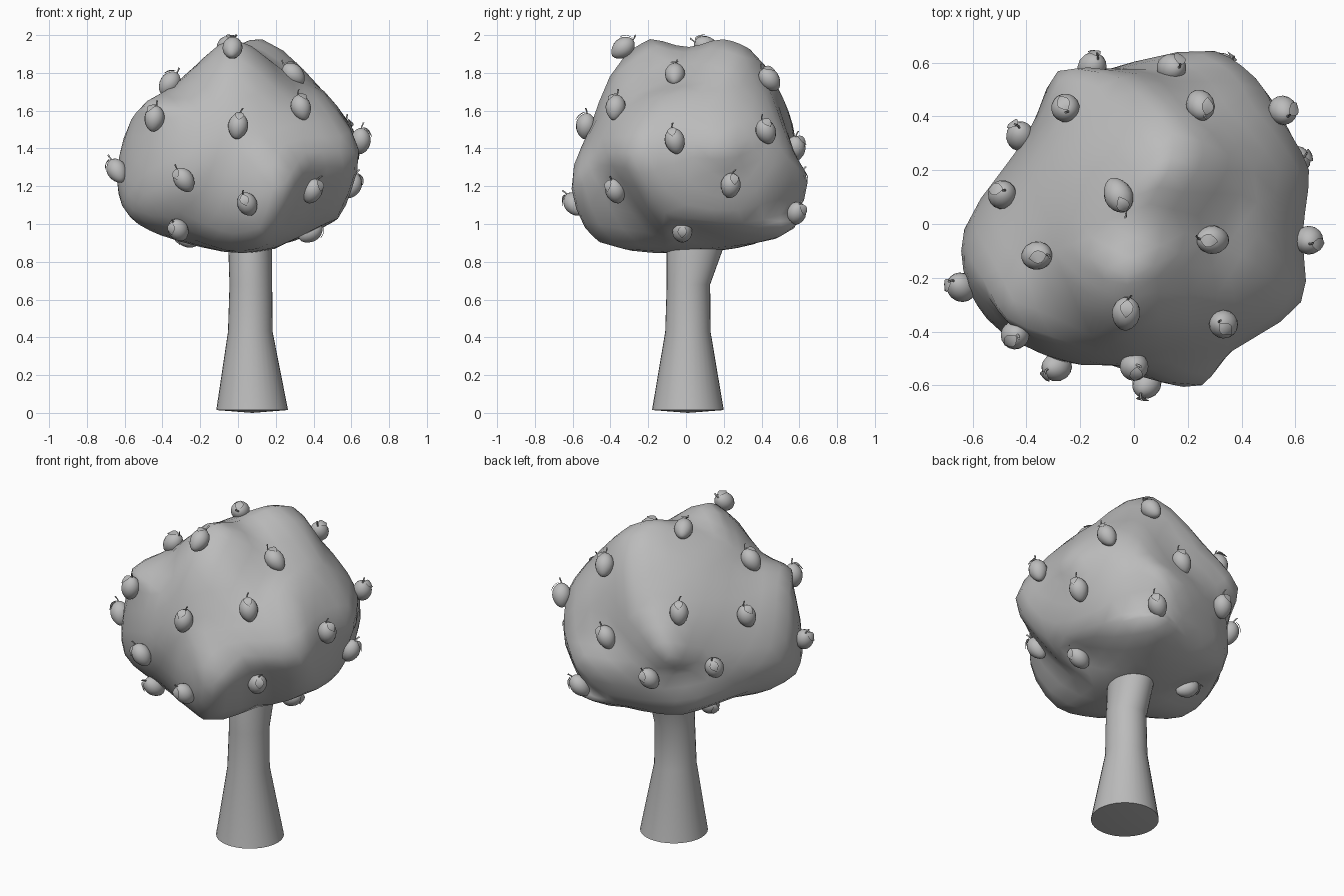
import bpy
import bmesh
import math
import random
from mathutils import Vector, Matrix

random.seed(4)
if "Cube" in bpy.data.objects:
    bpy.data.objects.remove(bpy.data.objects["Cube"])

# One plain colour for everything
grey = bpy.data.materials.new("plain grey")
grey.use_nodes = True
grey.diffuse_color = (0.5, 0.5, 0.5, 1)
grey.node_tree.nodes["Principled BSDF"].inputs["Base Color"].default_value = grey.diffuse_color

CENTRE = Vector((0, 0, 1.4))

# Where the fruits hang on the crown
FRUIT_SPOTS = [
    (-.03, -.34, 1.94), (-.37, -.12, 1.75), (.3, -.06, 1.8), (-.45, -.42, 1.56),
    (0, -.54, 1.52), (.34, -.38, 1.62), (-.65, -.24, 1.28), (-.29, -.54, 1.23),
    (.05, -.6, 1.1), (.4, -.38, 1.17), (.66, -.06, 1.44), (.61, .24, 1.2),
    (.39, -.02, .95), (-.32, -.37, .96), (-.27, .15, .92), (.25, .45, 1.77),
    (.56, .43, 1.49), (.14, .59, 1.4), (.32, .59, 1.05), (-.06, .11, 1.95),
    (-.26, .44, 1.6), (-.5, .11, 1.52), (-.43, .33, 1.26), (-.16, .59, 1.22),
]

# Lumps, ridges and hollows between the fruits
LUMPS = [
    (-.03, -.2, 1.99), (.12, .21, 1.99), (.02, .02, 1.94), (.15, .34, 1.94),
    (-.25, -.08, 1.82), (-.2, .25, 1.78), (.45, .2, 1.71), (.45, -.15, 1.68),
    (-.57, -.2, 1.56), (-.2, -.46, 1.6), (.64, -.29, 1.37), (.66, .2, 1.39),
    (.36, -.48, 1.38), (.26, -.61, 1.22), (-.64, -.02, 1.22), (-.5, -.4, 1.15),
    (-.58, -.26, 1.04), (-.13, -.5, 1.15), (-.29, .58, 1.39), (.32, .65, 1.22),
    (.46, .55, 1.35), (.54, -.12, 1.05), (.48, .3, 1.0), (-.5, .1, 1.05),
    (-.32, .42, 1.0), (.05, .52, .97), (.2, .25, .88), (-.08, 0, .85),
    (.14, -.5, .92), (-.05, -.38, .88), (.2, -.1, .87), (-.42, -.12, .94),
    (-.05, .55, 1.6), (-.1, .28, .88), (-.49, -.35, 1.63), (.32, .6, 1),
]


def finish(name, bm, angle=80):
    """Turn a bmesh into a smooth-shaded object."""
    bmesh.ops.recalc_face_normals(bm, faces=bm.faces[:])
    mesh = bpy.data.meshes.new(name)
    bm.to_mesh(mesh)
    bm.free()
    mesh.materials.append(grey)
    obj = bpy.data.objects.new(name, mesh)
    bpy.context.collection.objects.link(obj)
    bpy.ops.object.select_all(action="DESELECT")
    obj.select_set(True)
    bpy.context.view_layer.objects.active = obj
    bpy.ops.object.shade_smooth_by_angle(angle=math.radians(angle))
    return obj


def loft(bm, rings, sides):
    """Skin oval rings given as (centre, x radius, y radius); returns the vertex loops."""
    loops = []
    for centre, rx, ry in rings:
        loop = []
        for i in range(sides):
            a = math.tau * i / sides
            loop.append(bm.verts.new(Vector(centre) + Vector((rx * math.cos(a), ry * math.sin(a), 0))))
        loops.append(loop)
    for low, high in zip(loops, loops[1:]):
        for i in range(sides):
            j = (i + 1) % sides
            bm.faces.new((low[i], low[j], high[j], high[i]))
    return loops


# Trunk: flared foot, narrow waist, widening backwards into the crown
bm = bmesh.new()
loops = loft(bm, [
    ((.075, .01, .015), .19, .19), ((.065, .01, .43), .118, .12),
    ((.068, .013, .68), .113, .115), ((.065, .045, .86), .116, .148),
    ((.065, .07, .95), .12, .16),
], 32)
tip = bm.verts.new((.075, .01, 0))
foot = loops[0]
for i, vert in enumerate(foot):
    bm.faces.new((tip, foot[(i + 1) % len(foot)], vert))
finish("trunk", bm, 50)

# Crown: join the spots on a sphere, then push each out to its own place
bm = bmesh.new()
target = {}
for place in LUMPS + FRUIT_SPOTS:
    arm = Vector(place) - CENTRE
    sink = 0 if place in LUMPS else .03
    target[bm.verts.new(arm.normalized())] = Vector(place) - arm.normalized() * sink
bmesh.ops.convex_hull(bm, input=bm.verts[:])
for vert in bm.verts:
    vert.co = target[vert]
bmesh.ops.recalc_face_normals(bm, faces=bm.faces[:])
bm.normal_update()
bmesh.ops.subdivide_edges(bm, edges=bm.edges[:], cuts=2, smooth=.4, use_grid_fill=True)
bmesh.ops.smooth_vert(bm, verts=bm.verts[:], factor=.4,
                      use_axis_x=True, use_axis_y=True, use_axis_z=True)
finish("crown", bm, 120)


def make_fruit(name):
    """Egg-shaped fruit along z with a bent stalk and a leaf on its -y side."""
    bm = bmesh.new()
    bmesh.ops.create_uvsphere(bm, u_segments=16, v_segments=10, radius=1)
    for v in bm.verts:
        taper = 1 - .12 * v.co.z ** 2 + .08 * v.co.z
        v.co = Vector((v.co.x * taper * .053, v.co.y * taper * .053, v.co.z * .07))
    # Stalk
    loft(bm, [((0, 0, .062), .005, .005), ((.003, -.004, .08), .004, .004),
              ((.012, -.012, .097), .005, .005)], 6)
    # Leaf: a curved pointed blade hugging the fruit
    rows = []
    for t in range(6):
        s = t / 5
        lean = math.radians(8 + 62 * s)
        half = .025 * math.sin(math.pi * min(1, s * .96 + .02))
        row = []
        for side in (-1, 0, 1):
            out = .058 * math.sin(lean) + (.004 if side == 0 else .001)
            row.append(bm.verts.new((side * half, -out, .073 * math.cos(lean) + .002)))
        rows.append(row)
    for a, b in zip(rows, rows[1:]):
        for i in range(2):
            bm.faces.new((a[i], a[i + 1], b[i + 1], b[i]))
    return finish(name, bm, 60)


# Fruits: lying along the surface with the stalk uppermost and the leaf outwards
first = make_fruit("fruit_1")
for n, spot in enumerate(FRUIT_SPOTS):
    fruit = first if n == 0 else bpy.data.objects.new(f"fruit_{n + 1}", first.data)
    if n:
        bpy.context.collection.objects.link(fruit)
    outward = (Vector(spot) - CENTRE).normalized()
    up = (Vector((0, 0, 1)) - outward * outward.z).normalized()
    up = (up + outward * .1).normalized()
    side = up.cross(outward).normalized()
    turn = Matrix((side, up.cross(side), up)).transposed()
    roll = Matrix.Rotation(random.uniform(-.2, .6), 3, outward)
    fruit.matrix_world = Matrix.Translation(Vector(spot) - outward * .01) @ (roll @ turn).to_4x4()
